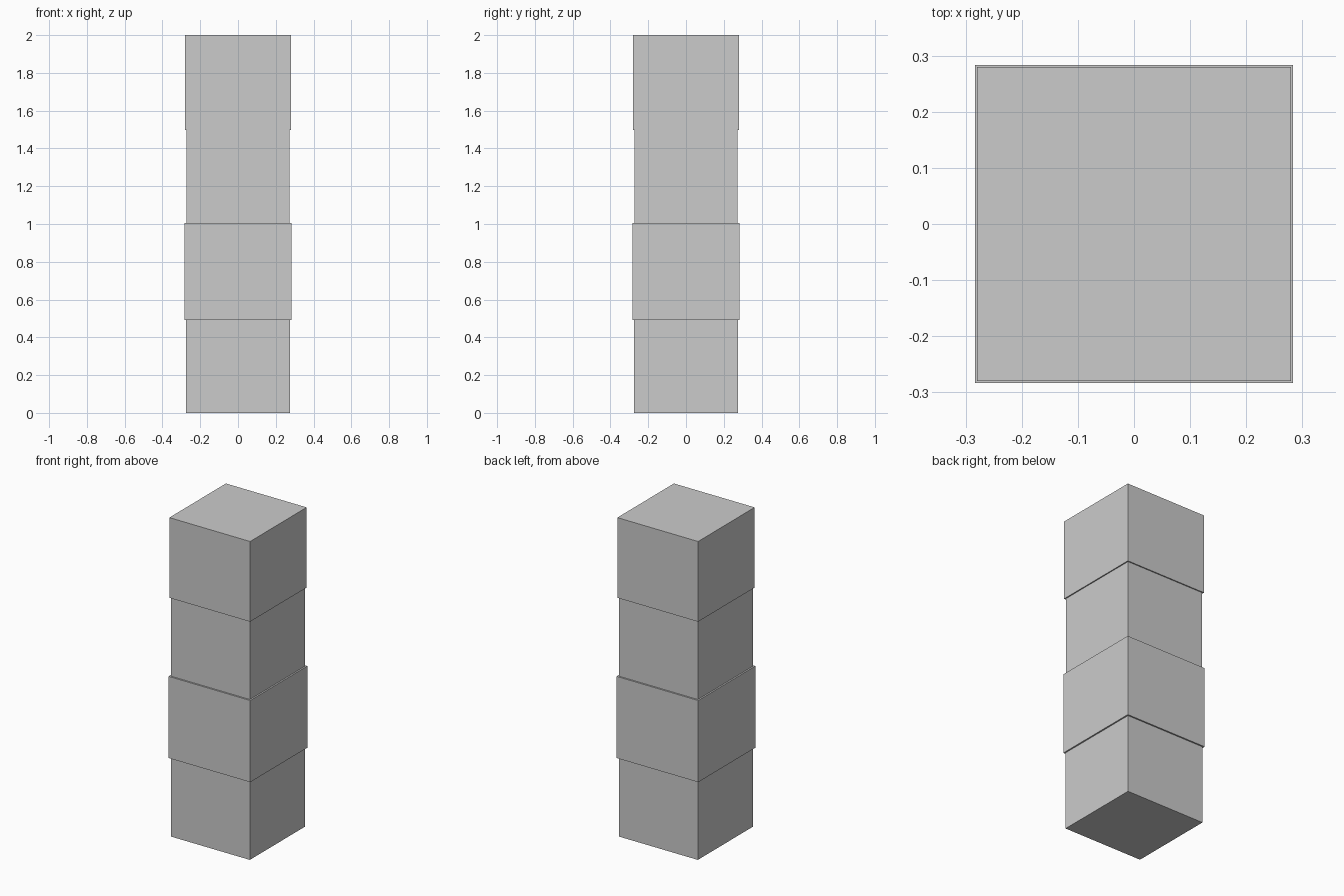
import bpy

if "Cube" in bpy.data.objects:
    bpy.data.objects.remove(bpy.data.objects["Cube"])


def block(name, half, z0, z1):
    """Square block, centred on the axis, between two heights."""
    bpy.ops.mesh.primitive_cube_add(size=1, location=(0, 0, (z0 + z1) / 2))
    ob = bpy.context.object
    ob.name = name
    ob.scale = (2 * half, 2 * half, z1 - z0)
    bpy.ops.object.transform_apply(location=False, rotation=False, scale=True)


# Stacked blocks from the ground up: name, half width, top height
STACK = [
    ("bottom_block", 0.274, 0.493),
    ("lower_middle_block", 0.283, 1.005),
    ("upper_middle_block", 0.273, 1.497),
    ("top_block", 0.280, 2.0),
]
base = 0.0
for name, half, top in STACK:
    block(name, half, base, top)
    base = top
